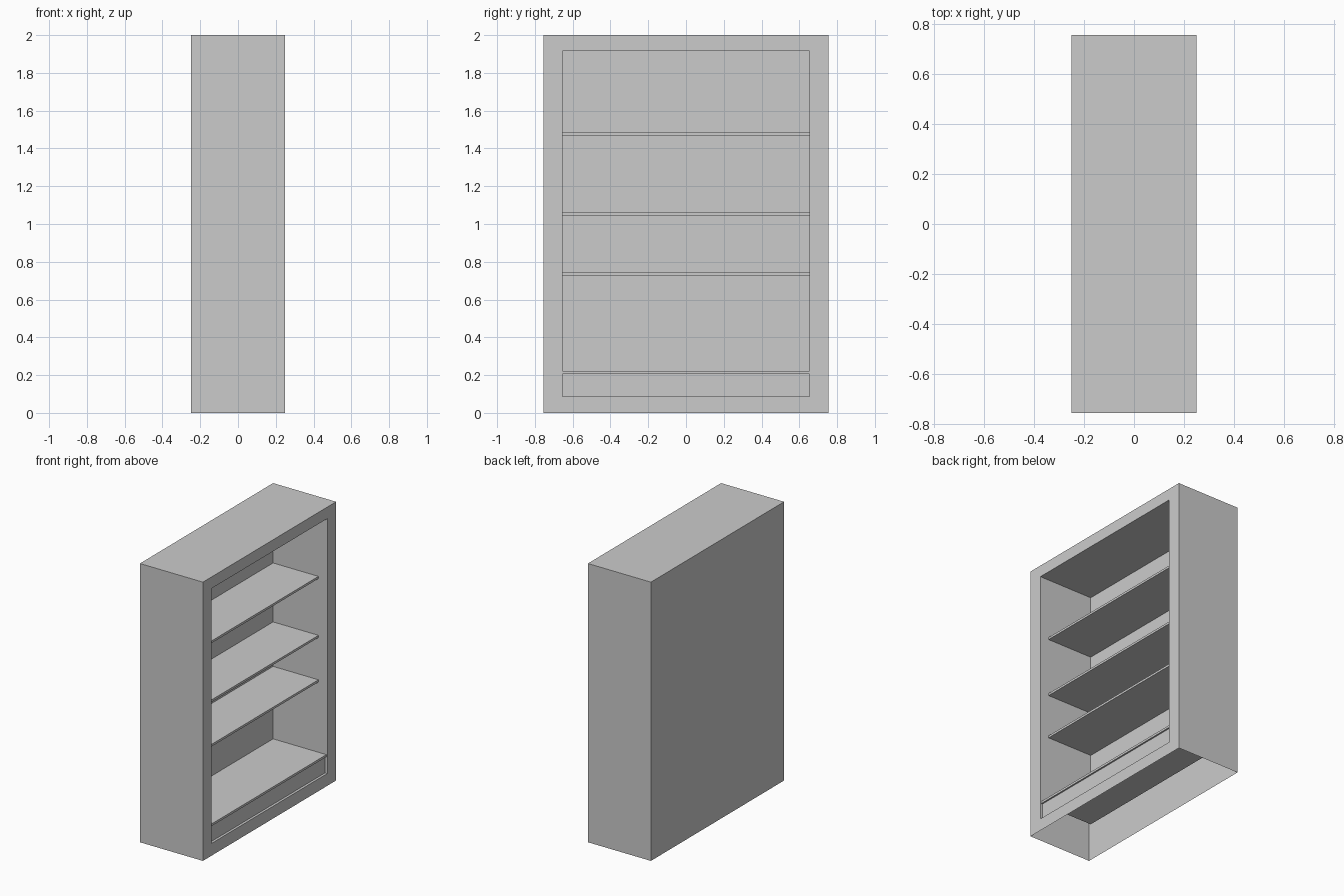
import bpy
import bmesh
from mathutils import Vector

if "Cube" in bpy.data.objects:
    bpy.data.objects.remove(bpy.data.objects["Cube"], do_unlink=True)

# Single light grey finish
grey = bpy.data.materials.new("light_grey")
grey.use_nodes = True
grey.diffuse_color = (0.6, 0.6, 0.6, 1)
grey.node_tree.nodes["Principled BSDF"].inputs["Base Color"].default_value = (0.6, 0.6, 0.6, 1)

HALF_X, HALF_Y, HEIGHT = 0.25, 0.755, 2.0
OPEN_Y, OPEN_LOW, OPEN_TOP = 0.655, 0.088, 1.917
KICK_X, KICK_TOP, BACK_X = 0.232, 0.214, -0.18


def make_object(name, bm):
    mesh = bpy.data.meshes.new(name)
    bm.to_mesh(mesh)
    bm.free()
    mesh.materials.append(grey)
    obj = bpy.data.objects.new(name, mesh)
    bpy.context.collection.objects.link(obj)
    return obj


def box_mesh(low, high):
    bm = bmesh.new()
    bmesh.ops.create_cube(bm, size=1)
    low, high = Vector(low), Vector(high)
    for v in bm.verts:
        v.co = Vector([(l + h) / 2 + c * (h - l) for l, h, c in zip(low, high, v.co)])
    return bm


def push_in(bm, face, x):
    """Extrude a front-facing face back to the given depth."""
    result = bmesh.ops.extrude_face_region(bm, geom=[face])
    if face.is_valid:
        bmesh.ops.delete(bm, geom=[face], context='FACES_ONLY')
    for v in [g for g in result["geom"] if isinstance(g, bmesh.types.BMVert)]:
        v.co.x = x
    return next(g for g in result["geom"] if isinstance(g, bmesh.types.BMFace))


# Cabinet body: thin shell, open underneath, with a recess in its open side
bm = box_mesh((-HALF_X, -HALF_Y, 0), (HALF_X, HALF_Y, HEIGHT))
bm.normal_update()
bottom = [f for f in bm.faces if f.normal.z < -0.9]
bmesh.ops.delete(bm, geom=bottom, context='FACES_ONLY')
opening = next(f for f in bm.faces if f.normal.x > 0.9)
bmesh.ops.inset_individual(bm, faces=[opening], thickness=0.08)
for v in opening.verts:
    v.co.y = OPEN_Y if v.co.y > 0 else -OPEN_Y
    v.co.z = OPEN_TOP if v.co.z > HEIGHT / 2 else OPEN_LOW
panel = push_in(bm, opening, KICK_X)

# Split the recess into the kickboard and the deep shelf space
bmesh.ops.bisect_plane(bm, geom=[panel] + list(panel.edges) + list(panel.verts),
                       plane_co=(0, 0, KICK_TOP), plane_no=(0, 0, 1))
bm.normal_update()
upper = next(f for f in bm.faces if f.normal.x > 0.9
             and all(abs(v.co.x - KICK_X) < 0.001 and v.co.z > KICK_TOP - 0.001 for v in f.verts))
push_in(bm, upper, BACK_X)
bm.normal_update()
make_object("cabinet_body", bm)

# Shelves: the lowest reaches the opening, the others are set back
shelves = {"bottom_shelf": (0.222, 0.243), "lower_shelf": (0.742, 0.18),
           "middle_shelf": (1.061, 0.18), "upper_shelf": (1.484, 0.18)}
for name, (top, edge_x) in shelves.items():
    make_object(name, box_mesh((BACK_X, -OPEN_Y, top - 0.016), (edge_x, OPEN_Y, top)))
